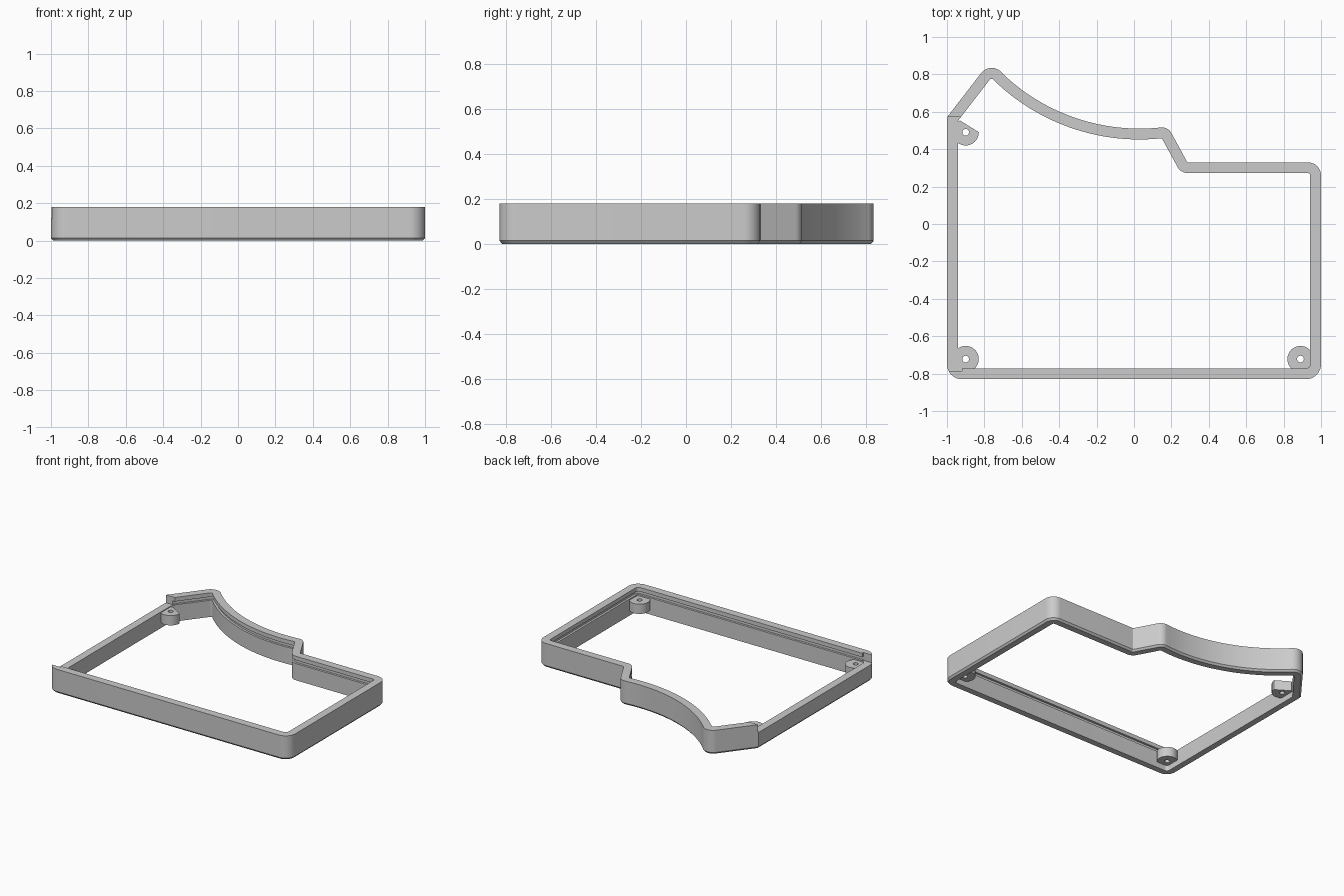
import bpy, bmesh, math
from mathutils import Vector

if "Cube" in bpy.data.objects:
    bpy.data.objects.remove(bpy.data.objects["Cube"], do_unlink=True)

grey = bpy.data.materials.new("plain_grey")
grey.use_nodes = True
colour = (0.6, 0.6, 0.6, 1)
grey.diffuse_color = colour
grey.node_tree.nodes["Principled BSDF"].inputs["Base Color"].default_value = colour

WALL = 0.058
HEIGHT = 0.18


def make_object(name, bm):
    bmesh.ops.recalc_face_normals(bm, faces=bm.faces)
    mesh = bpy.data.meshes.new(name)
    bm.to_mesh(mesh)
    bm.free()
    mesh.materials.append(grey)
    obj = bpy.data.objects.new(name, mesh)
    bpy.context.collection.objects.link(obj)
    return obj


def box(name, low, high):
    bm = bmesh.new()
    bmesh.ops.create_cube(bm, size=1)
    low, high = Vector(low), Vector(high)
    for v in bm.verts:
        v.co = (low + high) / 2 + v.co * (high - low)
    return make_object(name, bm)


def cylinder(name, x, y, radius, low, high, sides=48):
    bm = bmesh.new()
    bmesh.ops.create_cone(bm, cap_ends=True, segments=sides, radius1=radius,
                          radius2=radius, depth=high - low)
    bmesh.ops.translate(bm, verts=bm.verts, vec=(x, y, (low + high) / 2))
    return make_object(name, bm)


def activate(obj):
    bpy.ops.object.select_all(action="DESELECT")
    obj.select_set(True)
    bpy.context.view_layer.objects.active = obj


def cut(obj, cutter):
    cutter.hide_render = True
    mod = obj.modifiers.new("cut", "BOOLEAN")
    mod.operation = "DIFFERENCE"
    mod.solver = "EXACT"
    mod.object = cutter
    activate(obj)
    bpy.ops.object.modifier_apply(modifier=mod.name)
    bpy.data.objects.remove(cutter, do_unlink=True)


def smooth(obj):
    activate(obj)
    bpy.ops.object.shade_smooth_by_angle(angle=math.radians(25))


def rounded(corners, steps=8):
    """Replace each (x, y, radius) corner with a tangent arc."""
    path = []
    for i, (x, y, r) in enumerate(corners):
        p = Vector((x, y))
        if r == 0:
            path.append(p)
            continue
        a = (Vector(corners[i - 1][:2]) - p).normalized()
        b = (Vector(corners[(i + 1) % len(corners)][:2]) - p).normalized()
        half = a.angle(b) / 2
        centre = p + (a + b).normalized() * r / math.sin(half)
        start = p + a * r / math.tan(half) - centre
        end = p + b * r / math.tan(half) - centre
        for k in range(steps + 1):
            spoke = start.lerp(end, k / steps).normalized()
            path.append(centre + spoke * r)
    return path


def inset(path, distance):
    """Mitred inward offset of a counter-clockwise path."""
    result = []
    for i, p in enumerate(path):
        d1 = (p - path[i - 1]).normalized()
        d2 = (path[(i + 1) % len(path)] - p).normalized()
        n1, n2 = Vector((-d1.y, d1.x)), Vector((-d2.y, d2.x))
        result.append(p + (n1 + n2) * distance / (1 + n1.dot(n2)))
    return result


# Outline, counter-clockwise, with the long scooped edge at the back
R = 1.06
scoop = []
for k in range(25):
    x = 0.12 - 0.82 * k / 24
    scoop.append((x, 0.51 + R - math.sqrt(R * R - (x - 0.03) ** 2), 0))
outline = rounded(
    [(-1, -0.83, 0.08), (1, -0.83, 0.08), (1, 0.33, 0.07),
     (0.285, 0.33, 0.006), (0.182, 0.519, 0.055)]
    + scoop + [(-0.765, 0.875, 0.07), (-1, 0.57, 0)])

# Wall section as (inset, height): bottom chamfer outside, slot inside
section = [(0.012, 0), (0, 0.014), (0, HEIGHT), (WALL, HEIGHT), (WALL, 0.15),
           (0.042, 0.15), (0.042, 0.125), (WALL, 0.125), (WALL, 0)]
bm = bmesh.new()
loops = [[bm.verts.new((p.x, p.y, z)) for p in inset(outline, d)]
         for d, z in section]
count = len(outline)
for s, loop in enumerate(loops):
    nxt = loops[(s + 1) % len(loops)]
    for i in range(count):
        j = (i + 1) % count
        bm.faces.new((loop[i], loop[j], nxt[j], nxt[i]))
frame = make_object("frame_wall", bm)

# Lowered side wall
cut(frame, box("side_cutter", (-1.1, -0.787, 0.121), (-0.92, 0.573, 0.3)))
smooth(frame)

# Screw bosses
for name, x, y in (("back_boss", -0.9, 0.49), ("front_right_boss", -0.9, -0.722),
                   ("front_left_boss", 0.89, -0.722)):
    boss = cylinder(name, x, y, 0.07, 0.042, 0.115)
    cut(boss, cylinder("hole_cutter", x, y, 0.018, 0, 0.2, 24))
    if name == "back_boss":
        trim = box("trim_cutter", (-0.2, 0.038, -0.1), (0.2, 0.3, 0.3))
        trim.location = (x, y, 0)
        trim.rotation_euler.z = math.radians(-32)
        cut(boss, trim)
    smooth(boss)
